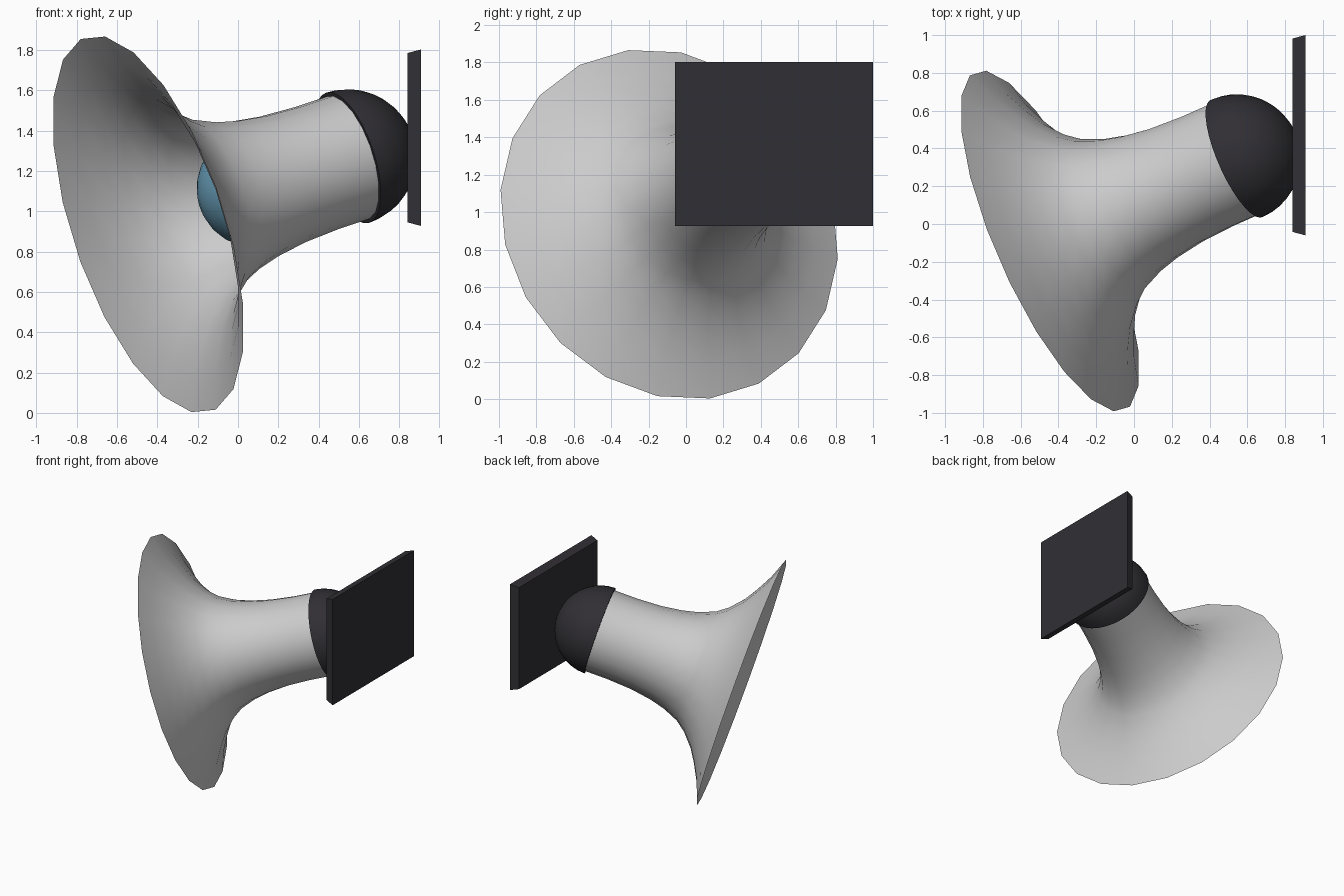
import bpy, math
from mathutils import Vector, Matrix

if "Cube" in bpy.data.objects:
    bpy.data.objects.remove(bpy.data.objects["Cube"])

# Shared tilted axis, running from the horn mouth back to the wall plate
AXIS = Vector((0.875, 0.387, 0.292)).normalized()
MOUTH = Vector((-0.445, -0.09, 0.935))
U = (Vector((0, -1, 0)) + AXIS * AXIS.y).normalized()
V = AXIS.cross(U)
if V.z < 0:
    V = -V


def material(name, rgb):
    m = bpy.data.materials.new(name)
    m.diffuse_color = (*rgb, 1)
    m.use_nodes = True
    m.node_tree.nodes["Principled BSDF"].inputs["Base Color"].default_value = m.diffuse_color
    return m


def make(name, verts, faces, mat=None, smooth=True):
    me = bpy.data.meshes.new(name)
    me.from_pydata(verts, [], faces)
    ob = bpy.data.objects.new(name, me)
    bpy.context.collection.objects.link(ob)
    if mat:
        me.materials.append(mat)
    bpy.ops.object.select_all(action='DESELECT')
    ob.select_set(True)
    bpy.context.view_layer.objects.active = ob
    bpy.ops.object.mode_set(mode='EDIT')
    bpy.ops.mesh.select_all(action='SELECT')
    bpy.ops.mesh.remove_doubles(threshold=0.0005)
    bpy.ops.mesh.normals_make_consistent(inside=False)
    bpy.ops.object.mode_set(mode='OBJECT')
    if smooth:
        bpy.ops.object.shade_smooth_by_angle(angle=math.radians(40))
    return ob


def revolve(name, profile, sides, mat=None, phase=0.0):
    """Spin (distance along axis, radius) points around the tilted axis."""
    verts, faces = [], []
    for t, r in profile:
        for i in range(sides):
            a = phase + 2 * math.pi * i / sides
            verts.append(MOUTH + AXIS * t + (U * math.cos(a) + V * math.sin(a)) * r)
    for j in range(len(profile) - 1):
        for i in range(sides):
            k = (i + 1) % sides
            faces.append((j * sides + i, j * sides + k,
                          (j + 1) * sides + k, (j + 1) * sides + i))
    return make(name, verts, faces, mat)


dark = material("dark_plastic", (0.03, 0.028, 0.034))
blue = material("blue_bulb", (0.13, 0.32, 0.45))

# Flared horn, open at the mouth
revolve("horn_shade", [(0, 0.98), (0.06, 0.82), (0.13, 0.69), (0.19, 0.595),
                       (0.28, 0.495), (0.36, 0.435), (0.48, 0.385), (0.6, 0.355),
                       (0.76, 0.332), (0.95, 0.322), (1.13, 0.322)],
        20, phase=math.radians(4))

# Dark hemisphere closing the back of the horn
R, C, N = 0.34, 1.13, 10
dome = [(C + R * math.sin(math.pi / 2 * i / N), R * math.cos(math.pi / 2 * i / N))
        for i in range(N + 1)]
revolve("back_dome", [(C, 0)] + dome, 32, dark)

# Bulb sitting in the throat
r, c, n = 0.295, 0.612, 16
revolve("bulb", [(c - r * math.cos(math.pi * i / n), r * math.sin(math.pi * i / n))
                 for i in range(n + 1)], 32, blue)

# Slightly tapered wall plate
plate = []
for x, inset in ((0.84, 0.018), (0.907, 0)):
    y0, y1, z0, z1 = -0.06 + inset, 1.0 - inset, 0.927 + inset, 1.802 - inset
    plate += [(x, y0, z0), (x, y1, z0), (x, y1, z1), (x, y0, z1)]
make("wall_plate", plate, [(0, 1, 2, 3), (4, 5, 6, 7), (0, 1, 5, 4), (1, 2, 6, 5),
                           (2, 3, 7, 6), (3, 0, 4, 7)], dark, smooth=False)
